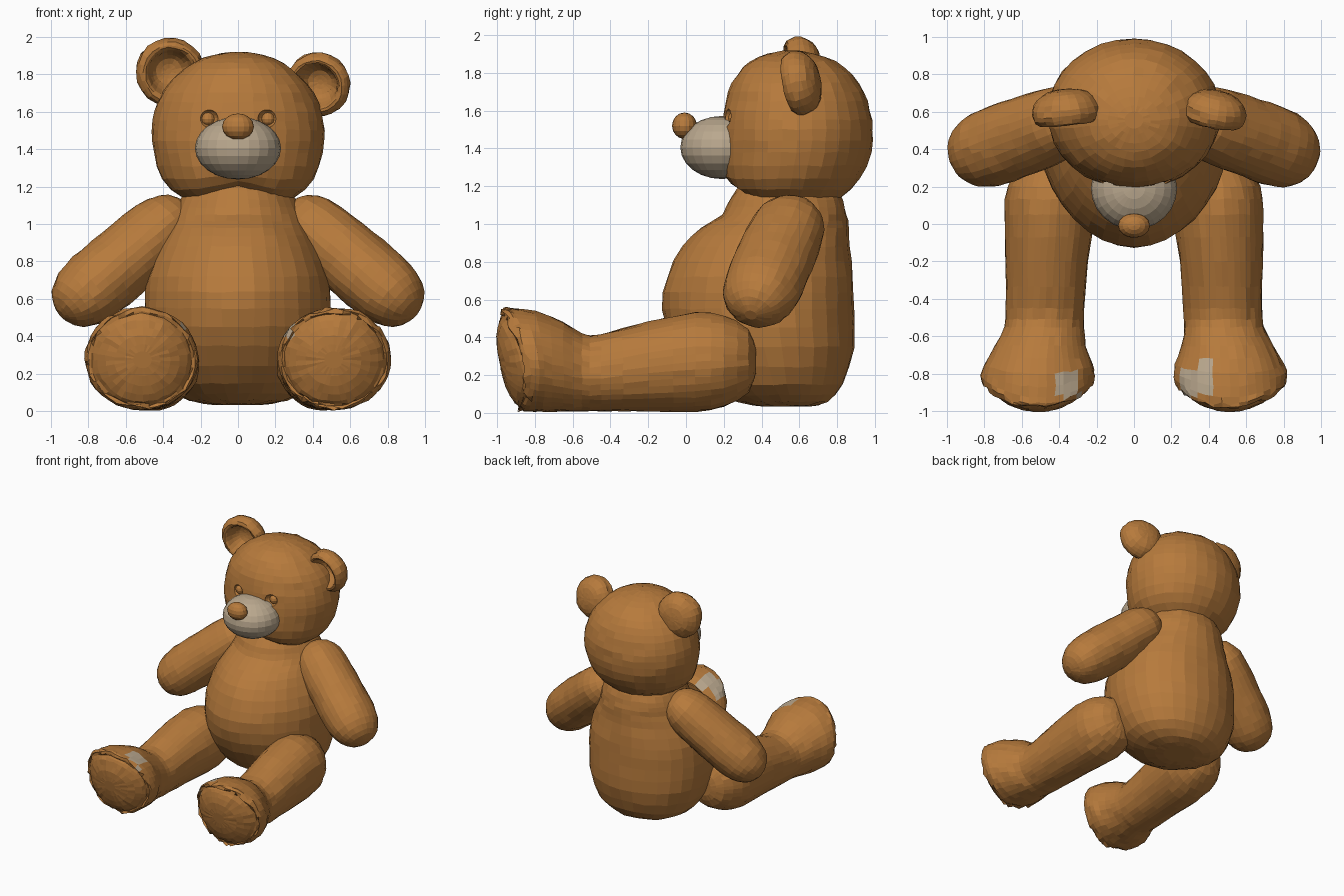
import bpy, bmesh, math, random
from mathutils import Vector, Matrix

if "Cube" in bpy.data.objects:
    bpy.data.objects.remove(bpy.data.objects["Cube"])

random.seed(4)

def material(name, rgb):
    m = bpy.data.materials.new(name)
    m.diffuse_color = (*rgb, 1)
    m.use_nodes = True
    m.node_tree.nodes["Principled BSDF"].inputs["Base Color"].default_value = m.diffuse_color
    return m

BROWN = material("brown plush", (0.47, 0.195, 0.045))
TAN = material("pale muzzle", (0.49, 0.39, 0.27))

def smooth_sections(secs):
    """Insert a Catmull-Rom midpoint between neighbouring cross-sections."""
    out = []
    for i in range(len(secs) - 1):
        p0, p1 = secs[max(i - 1, 0)], secs[i]
        p2, p3 = secs[i + 1], secs[min(i + 2, len(secs) - 1)]
        out.append(p1)
        out.append(tuple((9 * (b + c) - a - d) / 16 for a, b, c, d in zip(p0, p1, p2, p3)))
    return out + [secs[-1]]

def loft(name, secs, mat=BROWN, matrix=Matrix(), warp=None, segs=28, jitter=0.004):
    """Skin ellipses (t, cx, cy, rx, ry) stacked along local z; close both ends."""
    bm = bmesh.new()
    rings = []
    for t, cx, cy, rx, ry in smooth_sections(secs):
        ring = []
        j = jitter * min(1, 5 * min(rx, ry))
        for k in range(segs):
            a = 2 * math.pi * k / segs
            co = matrix @ Vector((cx + rx * math.cos(a), cy + ry * math.sin(a), t))
            co += Vector([random.uniform(-j, j) for _ in range(3)])
            ring.append(bm.verts.new(warp(co) if warp else co))
        rings.append(ring)
    for lo, hi in zip(rings, rings[1:]):
        for k in range(segs):
            n = (k + 1) % segs
            bm.faces.new((lo[k], lo[n], hi[n], hi[k]))
    bm.faces.new(rings[0][::-1])
    bm.faces.new(rings[-1])
    if matrix.determinant() < 0:
        bmesh.ops.reverse_faces(bm, faces=bm.faces)
    return finish(name, bm, mat)

def finish(name, bm, mat):
    me = bpy.data.meshes.new(name)
    bm.to_mesh(me)
    bm.free()
    me.materials.append(mat)
    ob = bpy.data.objects.new(name, me)
    bpy.context.collection.objects.link(ob)
    return ob

def ball(name, centre, radii, mat=BROWN, segs=20):
    bm = bmesh.new()
    bmesh.ops.create_uvsphere(bm, u_segments=segs, v_segments=segs // 2, radius=1,
                              matrix=Matrix.Translation(centre) @ Matrix.Diagonal((*radii, 1)))
    return finish(name, bm, mat)

def upright(rows):
    """(z, y front, y back, half width) -> loft sections."""
    return [(z, 0, (f + b) / 2, w, (b - f) / 2) for z, f, b, w in rows]

def facing(centre, direction):
    return Matrix.Translation(centre) @ Vector(direction).to_track_quat('Z', 'Y').to_matrix().to_4x4()

# Torso, narrower towards the front of the belly
def belly_warp(co):
    co.x *= 1 + 0.22 * (co.y - 0.42)
    return co

loft("torso", upright([
    (0.035, 0.42, 0.66, 0.12), (0.06, 0.27, 0.75, 0.26), (0.15, 0.1, 0.83, 0.40),
    (0.35, -0.06, 0.89, 0.485), (0.55, -0.125, 0.89, 0.50), (0.72, -0.1, 0.885, 0.485),
    (0.88, -0.02, 0.865, 0.42), (0.98, 0.08, 0.86, 0.365), (1.05, 0.19, 0.85, 0.335),
    (1.13, 0.23, 0.83, 0.30), (1.22, 0.3, 0.78, 0.25)]), segs=32, warp=belly_warp)

# Head with hanging cheeks either side of the chin, and carved eye sockets
def chin_warp(co):
    if co.z < 1.3 and co.y < 0.5:
        co.z += 0.07 * max(0, 1 - abs(co.x) / 0.22) * (1.3 - co.z) / 0.17
    return co

head = loft("head", upright([
    (1.115, 0.44, 0.74, 0.16), (1.14, 0.28, 0.82, 0.30), (1.24, 0.2, 0.92, 0.405),
    (1.38, 0.185, 0.98, 0.452), (1.5, 0.19, 0.99, 0.462), (1.6, 0.2, 0.975, 0.445),
    (1.7, 0.225, 0.94, 0.405), (1.79, 0.27, 0.88, 0.33), (1.86, 0.34, 0.79, 0.24),
    (1.9, 0.43, 0.68, 0.14), (1.917, 0.51, 0.6, 0.05)]), segs=32, warp=chin_warp)
for side, s in (("left", -1), ("right", 1)):
    cutter = ball(side + "_socket_cutter", (s * 0.16, 0.2, 1.565), (0.055, 0.06, 0.05))
    cutter.hide_render = True
    cutter.hide_set(True)
    cut = head.modifiers.new(side + " socket", 'BOOLEAN')
    cut.operation = 'DIFFERENCE'
    cut.object = cutter
    ball(side + "_eye", (s * 0.16, 0.258, 1.56), (0.037, 0.035, 0.037), segs=12)

# Muzzle and nose
ball("muzzle", (0, 0.19, 1.405), (0.23, 0.22, 0.167), TAN, 24)
ball("nose", (0, -0.008, 1.52), (0.085, 0.066, 0.07), segs=16)

# Cupped ears: a bowl turned around its facing direction
CUP = [(-0.1, 0.02), (-0.09, 0.09), (-0.055, 0.15), (0, 0.182), (0.055, 0.177),
       (0.085, 0.15), (0.07, 0.125), (0.02, 0.105), (-0.03, 0.07), (-0.045, 0.015)]
for name, centre, direction, size in (
        ("left_ear", (-0.365, 0.62, 1.812), (0.1, -1, -0.08), 1.0),
        ("right_ear", (0.432, 0.615, 1.75), (-0.2, -1, -0.2), 0.94)):
    loft(name, [(t * size, 0, 0, r * size, r * size) for t, r in CUP],
         matrix=facing(centre, direction), segs=22, jitter=0.005)

# Foot shaping: the sole leans forward at the top, curves back at the sides, frayed rim
def foot_warp(co):
    w = min(max((-0.7 - co.y) / 0.2, 0), 1)
    dx, dz = (abs(co.x) - 0.51) / 0.3, (co.z - 0.28) / 0.27
    rim = abs(co.y + 0.925) < 0.02 and math.hypot(dx, dz) > 0.9
    fray = random.uniform(-0.012, 0.012) if rim else 0
    co.y += w * (0.075 * dx * dx - 0.05 * dz) + fray
    co.z = max(co.z + fray, 0.004)
    return co

# Arms and legs, with a pale worn patch on top of each foot
ARM = [(-0.14, 0.05), (-0.1, 0.12), (0, 0.172), (0.15, 0.187), (0.3, 0.19),
       (0.45, 0.192), (0.58, 0.185), (0.68, 0.155), (0.745, 0.1), (0.775, 0.03)]
LEG = [(-0.37, 0.43, 0.28, 0.06, 0.07), (-0.33, 0.43, 0.28, 0.16, 0.17),
       (-0.2, 0.44, 0.275, 0.235, 0.24), (-0.05, 0.45, 0.268, 0.24, 0.262),
       (0.2, 0.465, 0.245, 0.222, 0.237), (0.45, 0.475, 0.212, 0.21, 0.203),
       (0.55, 0.48, 0.215, 0.212, 0.205), (0.65, 0.5, 0.243, 0.245, 0.236),
       (0.78, 0.51, 0.272, 0.292, 0.266), (0.88, 0.515, 0.28, 0.303, 0.272),
       (0.93, 0.515, 0.28, 0.288, 0.264), (0.925, 0.515, 0.275, 0.268, 0.245),
       (0.95, 0.51, 0.27, 0.24, 0.217), (0.98, 0.51, 0.27, 0.15, 0.135),
       (0.99, 0.51, 0.275, 0.05, 0.045)]
leg_frame = Matrix(((1, 0, 0, 0), (0, 0, -1, 0), (0, 1, 0, 0), (0, 0, 0, 1)))
for side, s, patch in (("left", -1, (0.29, 0.405, -0.92, -0.78)),
                       ("right", 1, (0.245, 0.41, -0.92, -0.75))):
    flip = Matrix.Diagonal((s, 1, 1, 1))
    loft(side + "_arm", [(t, 0, 0, 1.1 * r, r) for t, r in ARM],
         matrix=flip @ facing((0.375, 0.55, 1.0), (0.745, -0.271, -0.63)))
    leg = loft(side + "_leg", LEG, matrix=flip @ leg_frame, warp=foot_warp, segs=40)
    leg.data.materials.append(TAN)
    x0, x1, y0, y1 = patch
    for f in leg.data.polygons:
        c = f.center
        if x0 < abs(c.x) < x1 and y0 < c.y < y1 and c.z > 0.38 and f.normal.z > 0.2:
            f.material_index = 1
